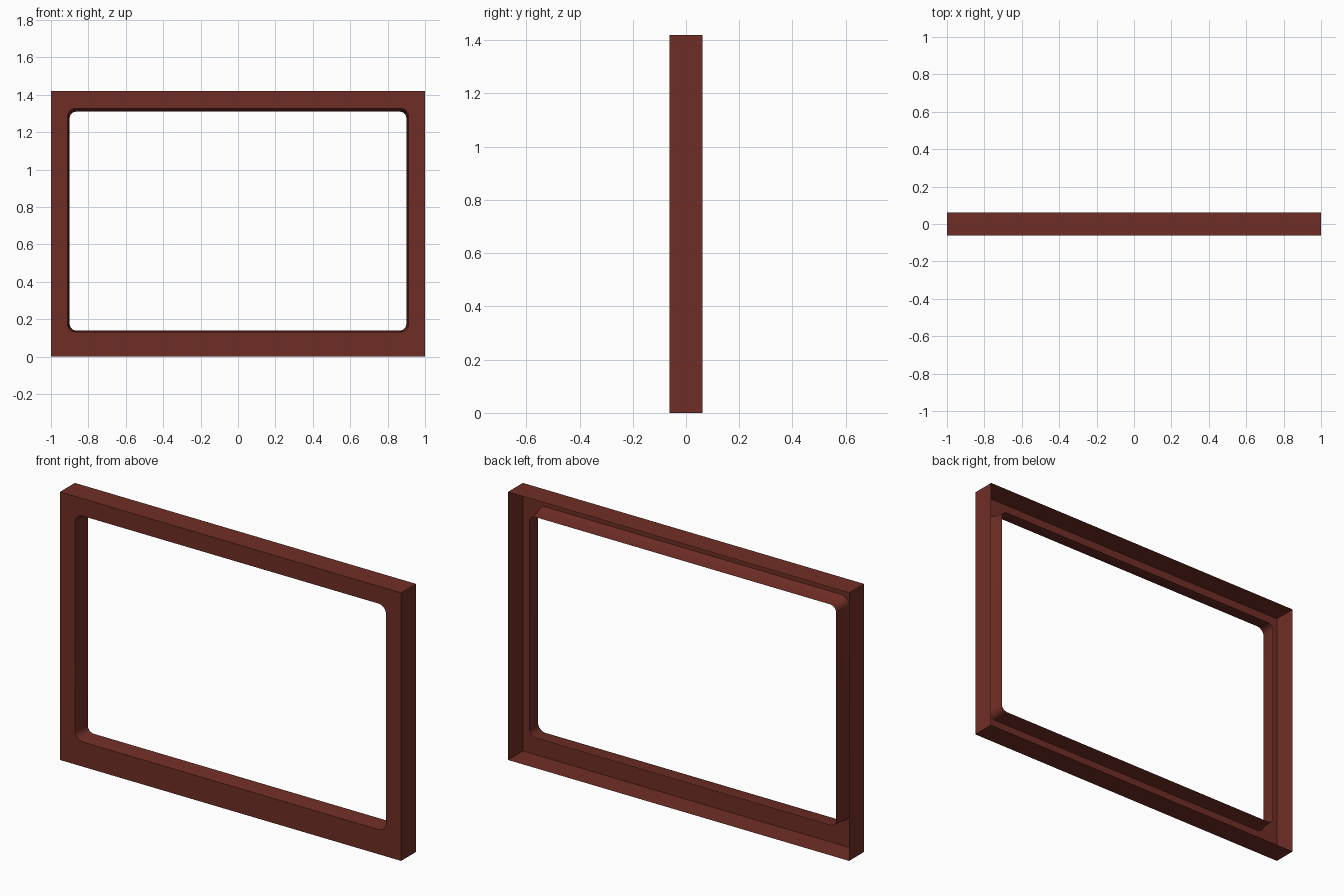
import bpy, bmesh
from math import cos, sin, pi

cube = bpy.data.objects.get("Cube")
if cube:
    bpy.data.objects.remove(cube, do_unlink=True)

RED = (0.160, 0.027, 0.019, 1)
material = bpy.data.materials.new("dark red")
material.use_nodes = True
material.diffuse_color = RED
bsdf = material.node_tree.nodes["Principled BSDF"]
bsdf.inputs["Base Color"].default_value = RED
bsdf.inputs["Roughness"].default_value = 0.6

STEPS = 6  # segments in each rounded corner


def ring(bm, y, half, low, high, radius):
    """Rounded rectangle in the xz plane, anticlockwise seen from the front."""
    corners = [(1, high), (-1, high), (-1, low), (1, low)]
    verts = []
    for i, (side, z) in enumerate(corners):
        cx = side * (half - radius)
        cz = z - radius if z == high else z + radius
        for k in range(STEPS + 1):
            a = (i + k / STEPS) * pi / 2
            verts.append(bm.verts.new((cx + radius * cos(a), y, cz + radius * sin(a))))
    return verts


def loft(name, sections):
    """Open sheet running through a series of rounded rectangles."""
    bm = bmesh.new()
    rings = [ring(bm, *s) for s in sections]
    for a, b in zip(rings, rings[1:]):
        for i in range(len(a)):
            j = (i + 1) % len(a)
            bm.faces.new((a[i], a[j], b[j], b[i]))
    bmesh.ops.remove_doubles(bm, verts=bm.verts, dist=1e-5)
    mesh = bpy.data.meshes.new(name)
    bm.to_mesh(mesh)
    bm.free()
    mesh.materials.append(material)
    obj = bpy.data.objects.new(name, mesh)
    bpy.context.collection.objects.link(obj)
    bpy.ops.object.select_all(action='DESELECT')
    obj.select_set(True)
    bpy.context.view_layer.objects.active = obj
    bpy.ops.object.shade_smooth_by_angle()
    return obj


FRONT, BACK, TOP = -0.0625, 0.0625, 1.42
mouth = (FRONT, 0.912, 0.131, 1.328, 0.045)  # where the front plate meets the lip

# Outer walls and front plate, open at the back
loft("frame_casing", [(BACK, 1, 0, TOP, 0), (FRONT, 1, 0, TOP, 0), mouth])

# Flared lip around the opening
loft("opening_lip", [mouth,
                     (-0.033, 0.904, 0.136, 1.316, 0.038),
                     (0.028, 0.9, 0.14, 1.31, 0.035)])
